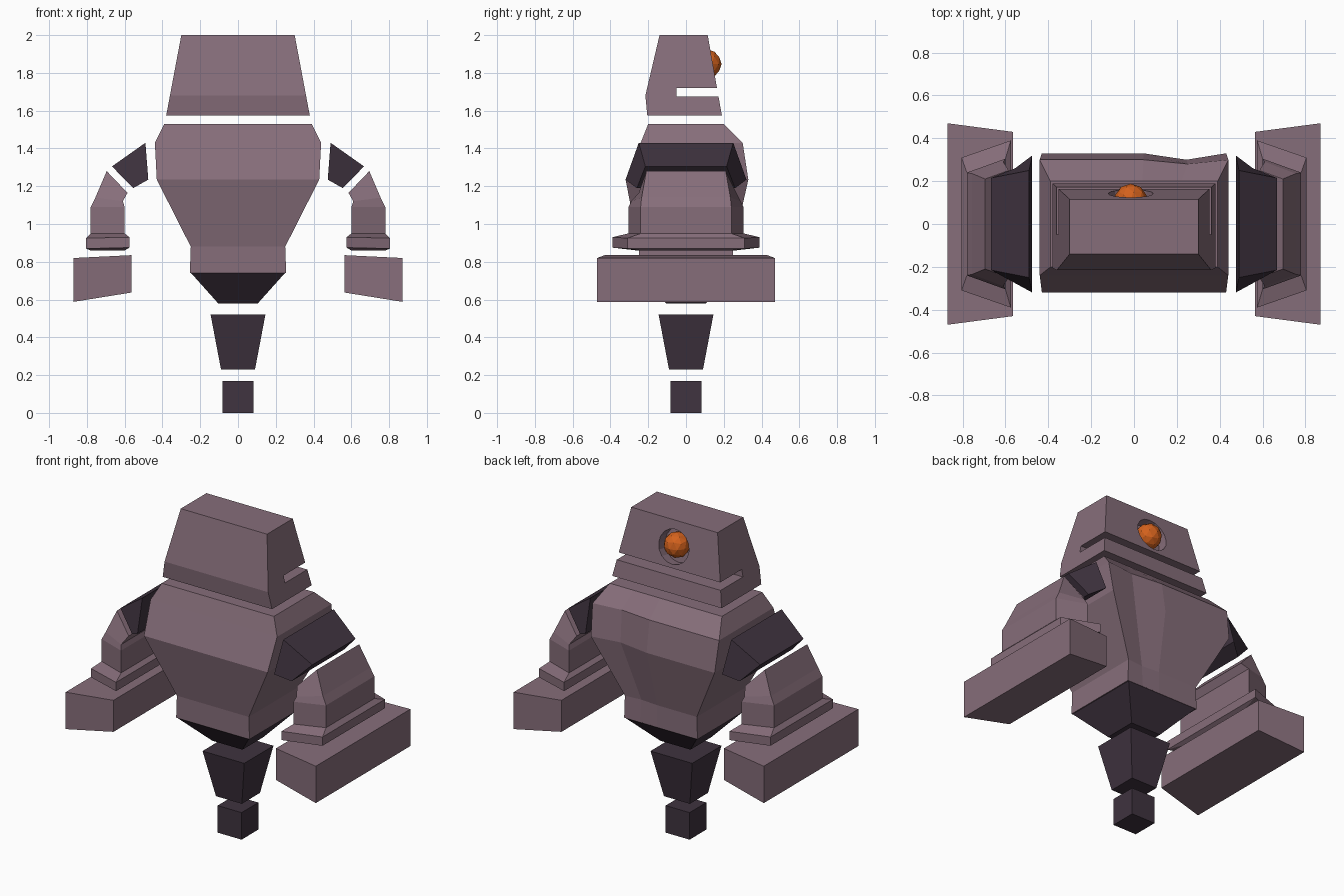
import bpy, bmesh, math

if "Cube" in bpy.data.objects:
    bpy.data.objects.remove(bpy.data.objects["Cube"])


def material(name, rgb):
    m = bpy.data.materials.new(name)
    m.diffuse_color = (*rgb, 1)
    m.use_nodes = True
    m.node_tree.nodes["Principled BSDF"].inputs["Base Color"].default_value = m.diffuse_color
    return m


STONE = material("mauve_stone", (0.24, 0.155, 0.195))
DARK = material("dark_stone", (0.05, 0.033, 0.05))
GLOW = material("orange_glow", (0.65, 0.12, 0.012))


def finish(bm, name, mat):
    bmesh.ops.recalc_face_normals(bm, faces=bm.faces)
    me = bpy.data.meshes.new(name)
    bm.to_mesh(me)
    bm.free()
    ob = bpy.data.objects.new(name, me)
    bpy.context.collection.objects.link(ob)
    if mat:
        me.materials.append(mat)
    return ob


def loft(name, rings, mat):
    """Skin a stack of equal-length point rings and cap both ends."""
    bm = bmesh.new()
    vs = [[bm.verts.new(p) for p in r] for r in rings]
    n = len(vs[0])
    for a, b in zip(vs, vs[1:]):
        for i in range(n):
            j = (i + 1) % n
            bm.faces.new((a[i], a[j], b[j], b[i]))
    bm.faces.new(vs[0])
    bm.faces.new(vs[-1])
    return finish(bm, name, mat)


def square(h, z):
    return [(-h, -h, z), (h, -h, z), (h, h, z), (-h, h, z)]


def arm_ring(xi, zi, yi, xo, zo, yo, side):
    return [(side * xi, -yi, zi), (side * xo, -yo, zo),
            (side * xo, yo, zo), (side * xi, yi, zi)]


# Head: side profile with mouth slot, tapering in width towards the top
profile = [(-0.14, 2.0), (0.115, 2.0), (0.164, 1.72), (-0.05, 1.72),
           (-0.05, 1.675), (0.172, 1.675), (0.19, 1.575), (-0.205, 1.575),
           (-0.215, 1.68)]
head = loft("head", [[(s * (0.38 - (z - 1.575) * 0.188), y, z) for y, z in profile]
                     for s in (-1, 1)], STONE)

# Eye socket cut into the sloping face, with the eye inside
bpy.ops.mesh.primitive_cylinder_add(vertices=16, radius=0.105, depth=0.13,
                                    location=(-0.015, 0.142, 1.845),
                                    rotation=(math.radians(-80), 0, 0))
cutter = bpy.context.object
cutter.name = "eye_socket_cutter"
cut = head.modifiers.new("socket", 'BOOLEAN')
cut.object = cutter
cut.operation = 'DIFFERENCE'
cut.solver = 'EXACT'
bpy.context.view_layer.objects.active = head
bpy.ops.object.modifier_apply(modifier=cut.name)
bpy.data.objects.remove(cutter)

bpy.ops.mesh.primitive_ico_sphere_add(subdivisions=2, radius=0.077,
                                      location=(-0.015, 0.111, 1.847))
eye = bpy.context.object
eye.name = "eye"
eye.data.materials.append(GLOW)

# Torso: (half width, front y, back y, height), with a shallow dent in the back
torso = [(0.39, -0.20, 0.20, 1.53, 0.0), (0.44, -0.24, 0.30, 1.43, 0.02),
         (0.43, -0.32, 0.33, 1.235, 0.03), (0.25, -0.25, 0.25, 0.88, 0.01),
         (0.255, -0.25, 0.25, 0.74, 0.0)]
loft("torso", [[(-w, f, z), (w, f, z), (w, b, z), (w * 0.57, b - d, z),
                (w * 0.1, b, z), (-w, b, z)] for w, f, b, z, d in torso], STONE)
loft("torso_base", [square(0.25, 0.742), square(0.105, 0.58)], DARK)

# Floating tail pieces
loft("tail_upper", [square(0.145, 0.52), square(0.09, 0.23)], DARK)
loft("tail_tip", [square(0.083, 0.17), square(0.083, 0)], DARK)

# Arms: rings given as inner x, z, half depth then outer x, z, half depth
arm_parts = {
    "upper_arm": (DARK, [(0.475, 1.235, 0.32, 0.49, 1.43, 0.25),
                         (0.555, 1.19, 0.26, 0.667, 1.305, 0.215)]),
    "forearm": (STONE, [(0.585, 1.165, 0.25, 0.695, 1.28, 0.21),
                        (0.61, 1.12, 0.29, 0.755, 1.14, 0.235),
                        (0.60, 1.09, 0.305, 0.78, 1.09, 0.24),
                        (0.60, 0.95, 0.305, 0.78, 0.95, 0.24),
                        (0.575, 0.93, 0.39, 0.805, 0.925, 0.31),
                        (0.575, 0.875, 0.39, 0.805, 0.87, 0.31),
                        (0.60, 0.86, 0.26, 0.78, 0.86, 0.24)]),
    "hand": (STONE, [(0.565, 0.835, 0.43, 0.87, 0.82, 0.47),
                     (0.565, 0.637, 0.43, 0.87, 0.588, 0.47)]),
}
for side, label in ((-1, "left"), (1, "right")):
    for part, (mat, rings) in arm_parts.items():
        loft(f"{part}_{label}", [arm_ring(*r, side) for r in rings], mat)
